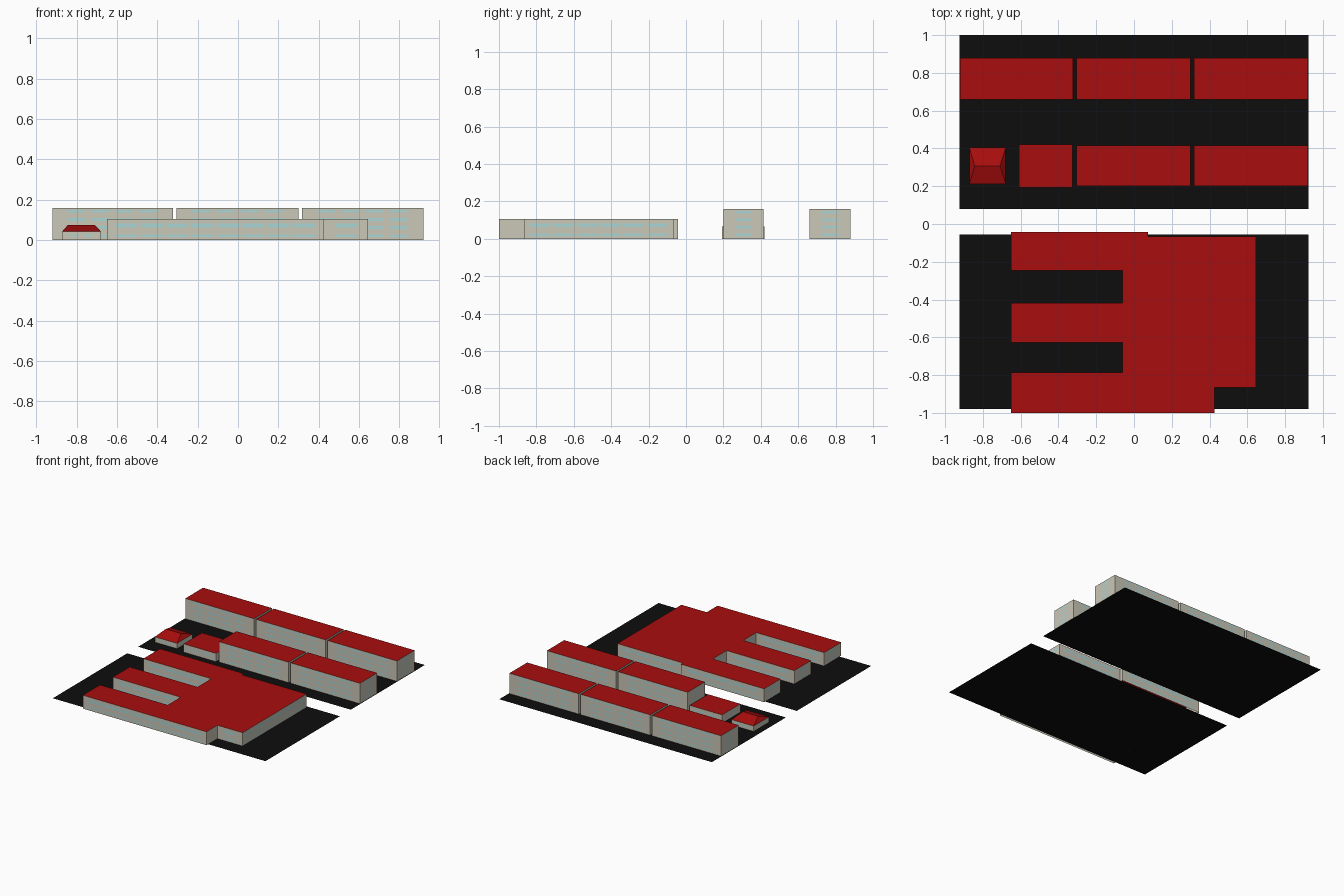
import bpy, bmesh
from mathutils import Vector

if "Cube" in bpy.data.objects:
    bpy.data.objects.remove(bpy.data.objects["Cube"])


def material(name, rgb):
    m = bpy.data.materials.new(name)
    m.diffuse_color = (*rgb, 1)
    m.use_nodes = True
    m.node_tree.nodes["Principled BSDF"].inputs["Base Color"].default_value = m.diffuse_color
    return m


WALL = material("wall_cream", (0.60, 0.58, 0.48))
ROOF = material("roof_red", (0.40, 0.004, 0.004))
GLASS = material("window_blue", (0.40, 0.66, 0.66))
TARMAC = material("tarmac_black", (0.004, 0.004, 0.004))


def finish(bm, name, mats):
    me = bpy.data.meshes.new(name)
    bm.to_mesh(me)
    bm.free()
    for m in mats:
        me.materials.append(m)
    ob = bpy.data.objects.new(name, me)
    bpy.context.collection.objects.link(ob)
    return ob


def rect(x0, x1, y0, y1):
    return [(x0, y0), (x1, y0), (x1, y1), (x0, y1)]


def plate(name, outline):
    bm = bmesh.new()
    bm.faces.new([bm.verts.new((x, y, 0)) for x, y in outline])
    finish(bm, name, [TARMAC])


def building(name, outline, h, rows, dash=0.09, gap=0.03, ridge=None):
    """Open-bottomed walls with window panels; flat roof, or hipped over ridge.
    outline runs counter-clockwise; rows holds (centre z, height) per floor."""
    bm = bmesh.new()
    low = [bm.verts.new((x, y, 0)) for x, y in outline]
    top = [bm.verts.new((x, y, h)) for x, y in outline]
    n = len(outline)
    for i in range(n):
        j = (i + 1) % n
        bm.faces.new((low[i], low[j], top[j], top[i]))
        # window panels along this wall, just proud of it
        a, b = Vector((*outline[i], 0)), Vector((*outline[j], 0))
        length = (b - a).length
        d = (b - a) / length
        out = Vector((d.y, -d.x, 0)) * 0.0008
        count = int((length - gap) / (dash + gap))
        start = (length - count * (dash + gap) + gap) / 2
        for k in range(count):
            p = a + out + d * (start + k * (dash + gap))
            q = p + d * dash
            for z, wh in rows:
                lo, hi = Vector((0, 0, z - wh / 2)), Vector((0, 0, z + wh / 2))
                f = bm.faces.new([bm.verts.new(v) for v in (p + lo, q + lo, q + hi, p + hi)])
                f.material_index = 2
    if ridge:
        r0, r1 = [bm.verts.new(p) for p in ridge]
        roof = [(top[0], top[1], r1, r0), (top[1], top[2], r1),
                (top[2], top[3], r0, r1), (top[3], top[0], r0)]
    else:
        roof = [top]
    for f in roof:
        bm.faces.new(f).material_index = 1
    return finish(bm, name, [WALL, ROOF, GLASS])


# ground plates
plate("back_ground", rect(-0.925, 0.925, 0.08, 1.0))
plate("front_ground", rect(-0.925, 0.925, -0.98, -0.055))

# two rows of four-storey blocks
floors = [(z, 0.013) for z in (0.022, 0.062, 0.102, 0.142)]
spans = [(-0.92, -0.322), (-0.305, 0.30), (0.317, 0.92)]
for i, (x0, x1) in enumerate(spans):
    building(f"back_block_{i + 1}", rect(x0, x1, 0.66, 0.88), 0.16, floors)
    if i:
        building(f"middle_block_{i}", rect(x0, x1, 0.20, 0.415), 0.16, floors)

# low annex beside the middle row
building("low_annex", rect(-0.608, -0.326, 0.192, 0.42), 0.065, [(0.035, 0.013)])

# small hut with hipped roof
building("hut", rect(-0.872, -0.679, 0.212, 0.405), 0.042, [(0.022, 0.01)], 0.04, 0.03,
         ridge=[(-0.843, 0.307, 0.075), (-0.71, 0.307, 0.075)])

# comb-shaped hall with three wings
hall = [(-0.65, -1.0), (0.426, -1.0), (0.426, -0.865), (0.645, -0.865),
        (0.645, -0.067), (0.075, -0.067), (0.075, -0.042)]
for y_hi, y_lo in ((-0.042, -0.247), (-0.417, -0.627)):
    hall += [(-0.65, y_hi), (-0.65, y_lo), (-0.06, y_lo)]
    hall.append((-0.06, -0.417 if y_hi > -0.1 else -0.787))
# the second wing starts on the inner corner just added
hall.append((-0.65, -0.787))
building("comb_hall", hall, 0.105, [(0.022, 0.012), (0.073, 0.02)], 0.11, 0.015)
